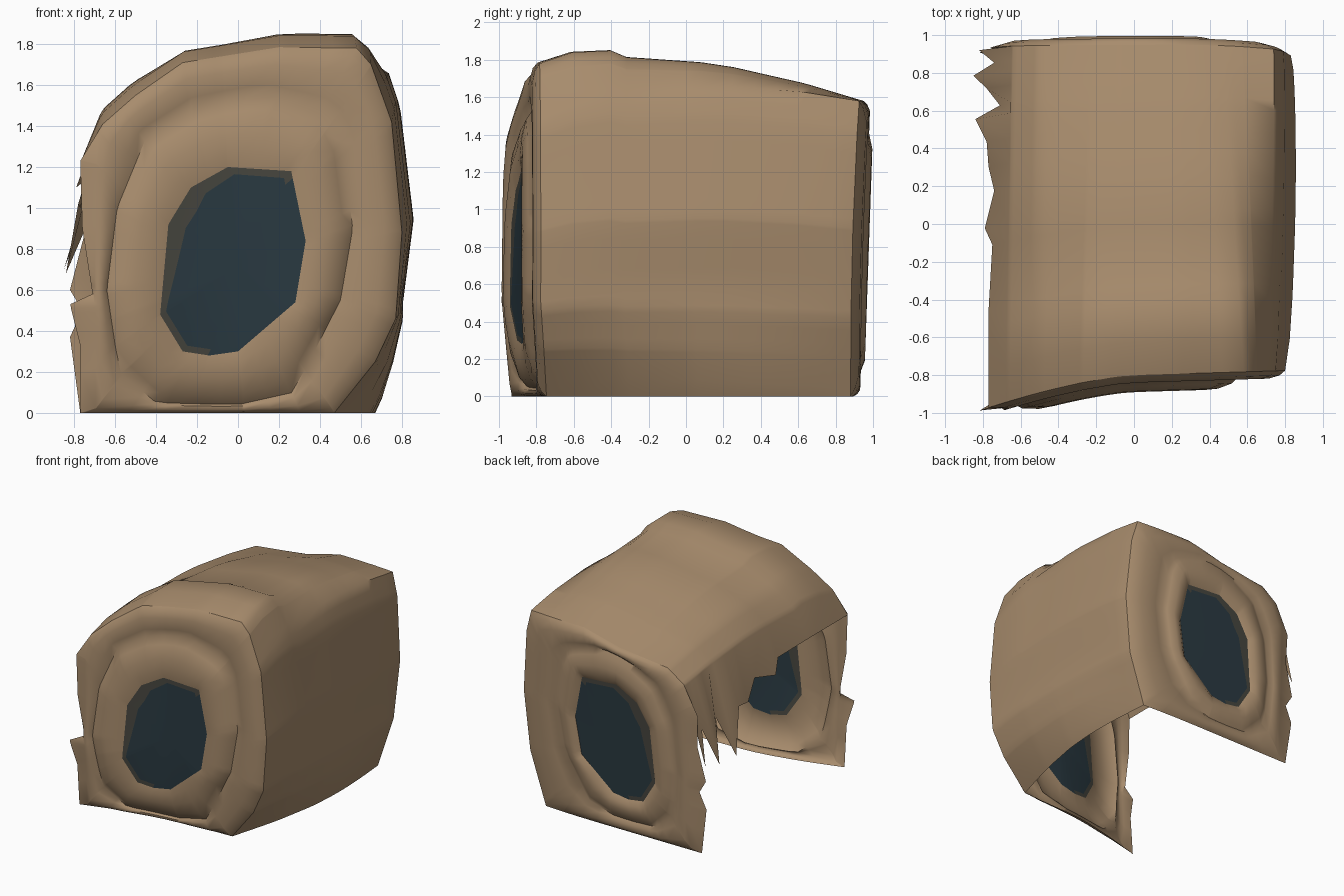
import bpy, math
from math import pi

if "Cube" in bpy.data.objects:
    bpy.data.objects.remove(bpy.data.objects["Cube"])


def material(name, rgb):
    m = bpy.data.materials.new(name)
    m.use_nodes = True
    m.diffuse_color = (*rgb, 1)
    m.node_tree.nodes["Principled BSDF"].inputs["Base Color"].default_value = (*rgb, 1)
    return m


TAN = material("tan shell", (0.39, 0.262, 0.152))
BLUE = material("dark blue glass", (0.023, 0.042, 0.054))
GREY = material("grey brown rim", (0.063, 0.062, 0.05))

CX, CZ = -0.03, 0.72

# Outlines in x and z, counter-clockwise from the lower right
FRONT = [(.47, 0), (.67, .25), (.77, .46), (.8, .88), (.75, 1.42), (.65, 1.7), (.58, 1.78),
         (.2, 1.785), (-.27, 1.71), (-.5, 1.55), (-.66, 1.41), (-.77, 1.23), (-.76, .9),
         (-.71, .58), (-.82, .53), (-.77, .33), (-.77, 0)]
BACK = [(.64, 0), (.78, .42), (.83, .9), (.79, 1.4), (.74, 1.58), (.25, 1.58), (-.07, 1.5),
        (-.5, 1.45), (-.64, 1.35), (-.76, 1.12), (-.75, .87), (-.82, .6), (-.76, .5),
        (-.82, .37), (-.77, 0)]
GROOVE = [(.27, .1), (.5, .55), (.56, .9), (.5, 1.38), (.36, 1.47), (.12, 1.55), (-.2, 1.49),
          (-.45, 1.34), (-.59, 1.0), (-.64, .6), (-.58, .2), (-.4, .05), (0, .04)]
WINDOW = [(0, .3), (.28, .54), (.33, .84), (.26, 1.18), (-.05, 1.2), (-.23, 1.1),
          (-.34, .92), (-.38, .48), (-.27, .3), (-.14, .28)]

# Shared ray directions, so that every ring has matching points
ANGLES = sorted({round(a, 3) for a in
                 [math.atan2(z - CZ, x - CX) for x, z in FRONT + BACK + WINDOW]
                 + [-pi + (k + .5) * pi / 18 for k in range(36)]})
N = len(ANGLES)


def hit(poly, a):
    """Point where a ray from the window centre meets the outline."""
    dx, dz = math.cos(a), math.sin(a)
    best = 0
    for (px, pz), (qx, qz) in zip(poly, poly[1:] + poly[:1]):
        ex, ez = qx - px, qz - pz
        det = dz * ex - dx * ez
        if abs(det) < 1e-9:
            continue
        t = ((pz - CZ) * ex - (px - CX) * ez) / det
        s = (dx * (pz - CZ) - dz * (px - CX)) / det
        if t > 0 and -1e-6 <= s <= 1 + 1e-6:
            best = max(best, t)
    return CX + best * dx, CZ + best * dz


def ring(poly):
    return [hit(poly, a) for a in ANGLES]


def mix(a, b, t):
    return [(p[0] + (q[0] - p[0]) * t, p[1] + (q[1] - p[1]) * t) for p, q in zip(a, b)]


def build(name, verts, faces, mats, slots=None):
    me = bpy.data.meshes.new(name)
    me.from_pydata(verts, [], faces)
    for m in mats:
        me.materials.append(m)
    for k, p in enumerate(me.polygons):
        p.material_index = slots[k] if slots else 0
    ob = bpy.data.objects.new(name, me)
    bpy.context.collection.objects.link(ob)
    bpy.ops.object.select_all(action="DESELECT")
    ob.select_set(True)
    bpy.context.view_layer.objects.active = ob
    bpy.ops.object.shade_smooth_by_angle(angle=math.radians(60))


def ring_faces(rows, flip):
    faces = []
    for r in range(rows - 1):
        for i in range(N):
            j = (i + 1) % N
            f = (r * N + i, r * N + j, (r + 1) * N + j, (r + 1) * N + i)
            faces.append(f[::-1] if flip else f)
    return faces


def front_y(x, z, out):
    return -.8 + .03 * x - .22 * max(0, -x) ** 1.5 + .08 * max(0, .5 - z) - out


def back_y(x, z, out):
    return .895 + .035 * z - .06 * max(0, x) ** 3 + out


def end_wall(side, outline, plane, heights, flip):
    outer, groove, window = ring(outline), ring(GROOVE), ring(WINDOW)
    if flip:
        groove = mix(groove, window, .25)
    band = [(max(x, -.71), z) for x, z in outer]
    # Rolled outer band, groove, rolled inner ring, window edge
    rows = [outer, mix(band, groove, .12), mix(band, groove, .35), mix(band, groove, .75),
            groove, mix(groove, window, .18), mix(groove, window, .5),
            mix(groove, window, .8), window]
    verts = [(x, plane(x, z, out), z) for pts, out in zip(rows, heights) for x, z in pts]
    build(side + "_wall", verts, ring_faces(len(rows), flip), [TAN])

    # Glass pane with a partial rim along its top and outer edge
    inner = []
    for x, z in window:
        k = .06 + .16 * min(1, max(0, (z - .5) / .5))
        inner.append((.1 + (x - .1) * (1 - k), .7 + (z - .7) * .93))
    pts = window + inner + [(0, .72)]
    verts = [(x, plane(x, z, heights[-1]), z) for x, z in pts]
    faces = ring_faces(2, flip)
    slots = [1 if z > 1.08 or x < -.2 else 0 for x, z in window]
    for i in range(N):
        f = (N + i, N + (i + 1) % N, 2 * N)
        faces.append(f[::-1] if flip else f)
    build(side + "_window", verts, faces, [BLUE, GREY], slots + [0] * N)


end_wall("front", FRONT, front_y, (0, .025, .04, .04, .02, .06, .085, .09, .08), False)
end_wall("back", BACK, back_y, (0, .02, .035, .035, .015, .035, .055, .05, .025), True)

# Roof and side wall, one curved sheet with a torn edge on the open side
BUMP = [(0, 1), (.1, 1.045), (.22, 1.065), (.27, 1.05), (.55, 1.065), (.82, 1.035), (1, 1)]
TORN = [(0, 1.22, -.77), (.1, 1.22, -.77), (.22, 1.22, -.77), (.27, 1.22, -.77),
        (.45, 1.2, -.75), (.5, 1.1, -.79), (.6, 1.14, -.74), (.67, 1.0, -.77),
        (.74, 1.02, -.78), (.81, .68, -.84), (.84, .98, -.71), (.89, .9, -.78),
        (.93, .7, -.85), (.96, .98, -.74), (1, .72, -.82)]


def bump(t):
    for (a, u), (b, v) in zip(BUMP, BUMP[1:]):
        if t <= b:
            return u + (v - u) * (t - a) / (b - a)
    return 1


def swell(x, z, t):
    """Bow the side wall outward between its two ends."""
    if x <= 0 or t in (0, 1):
        return x
    bow = math.sin(pi * t)
    return x + .04 * math.sqrt(bow) * max(0, 1 - abs(z - .9) / .9) + .1 * bow * max(0, 1 - z / .5)


start = next(i for i in range(N) if ANGLES[i] > math.atan2(-CZ, BACK[0][0] - CX) - .002)
end = max(i for i in range(N) if ANGLES[i] < math.radians(142))
front, back = ring(FRONT), ring(BACK)
front[start], back[start] = FRONT[0], BACK[0]
verts = []
for t, torn_z, torn_x in TORN:
    section = [(swell(x, z, t), z * bump(t))
               for x, z in mix(front, back, t)[start:end + 1]]
    for x, z in section + [(torn_x, torn_z)]:
        y = front_y(x, z, 0) * (1 - t) + back_y(x, z, 0) * t
        verts.append((x, y, z))
W = end - start + 2
faces = [(r * W + i, (r + 1) * W + i, (r + 1) * W + i + 1, r * W + i + 1)
         for r in range(len(TORN) - 1) for i in range(W - 1)]
build("roof_and_side_wall", verts, faces, [TAN])
